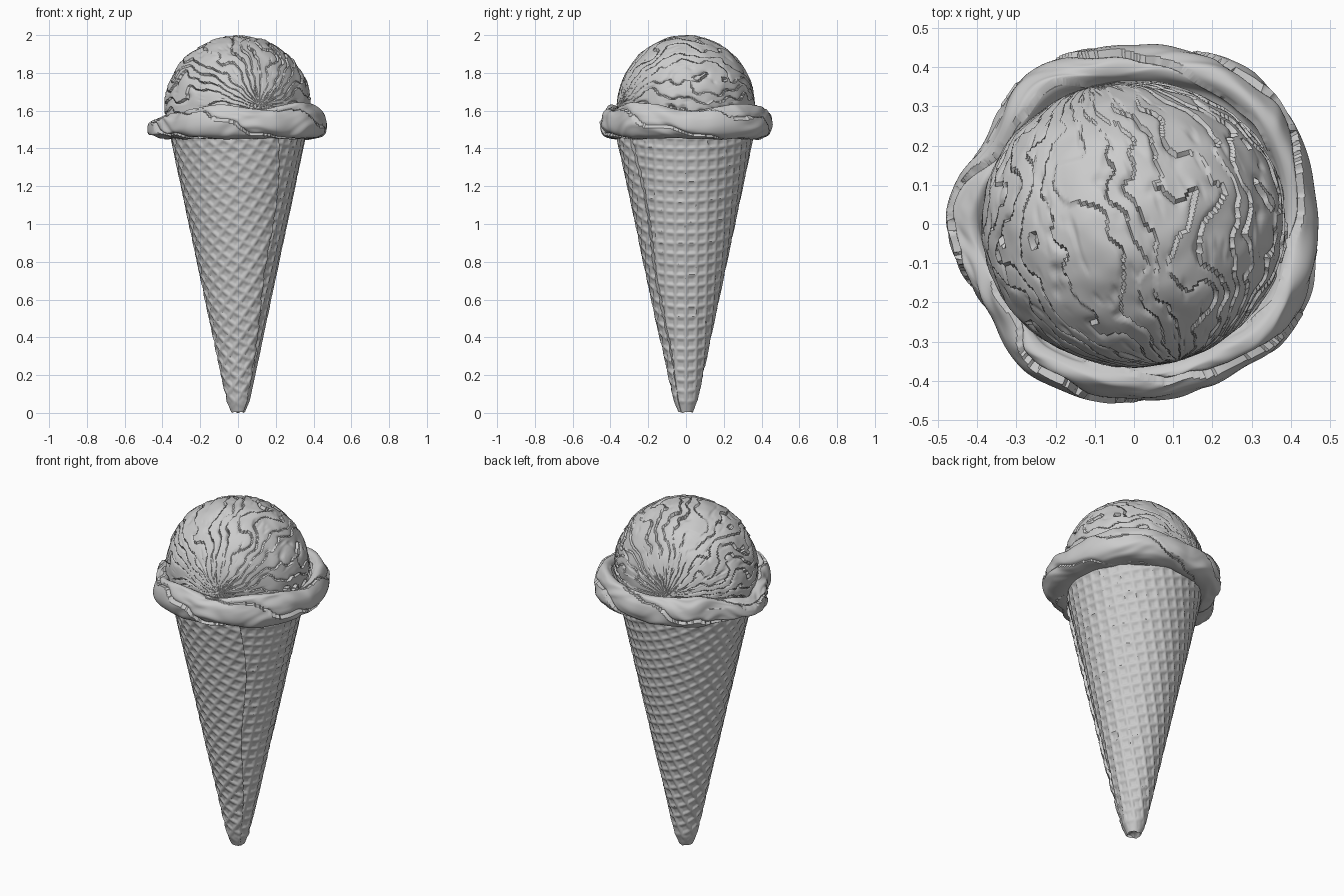
import bpy, bmesh, math
from mathutils import Vector, noise

if "Cube" in bpy.data.objects:
    bpy.data.objects.remove(bpy.data.objects["Cube"])

TAU = 2 * math.pi


def lerp_table(table, x):
    """Smooth interpolation through (x, value) pairs."""
    for (x0, y0), (x1, y1) in zip(table, table[1:]):
        if x <= x1:
            t = (x - x0) / (x1 - x0)
            t = t * t * (3 - 2 * t)
            return y0 + (y1 - y0) * t
    return table[-1][1]


def catmull(pts, t):
    """Point on a smooth curve through pts, t in 0..1."""
    n = len(pts) - 1
    i = min(int(t * n), n - 1)
    f = t * n - i
    a, b, c, d = (pts[max(0, min(n, i + k))] for k in (-1, 0, 1, 2))
    return [0.5 * (2*q + (r - p)*f + (2*p - 5*q + 4*r - s)*f*f + (3*q - p - 3*r + s)*f**3)
            for p, q, r, s in zip(a, b, c, d)]


def surface(name, fn, nu, nv, u_end=False, cut_below=None):
    """Closed-in-u grid surface from fn(u, v)."""
    bm = bmesh.new()
    div = nu - 1 if u_end else nu
    rows = [[bm.verts.new(fn(i / div, j / (nv - 1))) for i in range(nu)] for j in range(nv)]
    for a, b in zip(rows, rows[1:]):
        for i in range(nu):
            k = (i + 1) % nu
            bm.faces.new((a[i], a[k], b[k], b[i]))
    bmesh.ops.remove_doubles(bm, verts=bm.verts, dist=1e-5)
    if cut_below is not None:
        bmesh.ops.delete(bm, geom=[v for v in bm.verts if v.co.z < cut_below], context='VERTS')
    bmesh.ops.recalc_face_normals(bm, faces=bm.faces)
    me = bpy.data.meshes.new(name)
    bm.to_mesh(me)
    bm.free()
    ob = bpy.data.objects.new(name, me)
    bpy.context.collection.objects.link(ob)
    bpy.ops.object.select_all(action='DESELECT')
    ob.select_set(True)
    bpy.context.view_layer.objects.active = ob
    bpy.ops.object.shade_smooth_by_angle(angle=math.radians(38))
    return ob


# Wafer cone: a rolled waffle sheet with an overlapping seam at the front right
def cone(u, v):
    z = 1.49 * max(0, (v - 0.02) / 0.98)
    seam = math.radians(-42 - 10 * z / 1.49 + 3 * math.sin(z * 7))
    a = seam + u * TAU
    if v < 0.001:
        return (0, 0, 0.025)
    r = 0.047 + 0.212 * z
    if z < 0.06:
        r -= 0.012 * (1 - z / 0.06)
    # waffle squares laid out on the unrolled sheet
    s = (z + 0.22) * 1.022
    phi = a * 0.207
    p, q = s * math.sin(phi), s * math.cos(phi)
    cell = 0.057
    def bar(x):
        d = abs((x / cell) % 1 - 0.5) * 2
        return max(0, min(1, (d - 0.45) / 0.4))
    ridge = max(bar(p), bar(q))
    tile = noise.noise((math.floor(p / cell) * 1.7 + .3, math.floor(q / cell) * 1.3 + .6, 4))
    fade = min(1, z / 0.15)
    r += fade * (0.007 * ridge - 0.005 + 0.002 * tile)
    # raised flap that ends at the seam
    flap = max(0, (u - 0.78) / 0.22)
    r += 0.022 * flap ** 1.3 * (0.4 + 0.6 * min(1, z / 0.5))
    if u > 0.97:
        r -= 0.006 * ((u - 0.97) / 0.03) ** 2
    x, y = r * math.cos(a), r * math.sin(a)
    if z < 0.001:
        z = 0.01 + 0.01 * math.sin(3 * a)
    return (x, y, z)


surface("waffle_cone", cone, 260, 220, u_end=True)

# Ice cream scoop: ball with torn streaks sweeping from back to front
axis = Vector((-0.3, 0.95, -0.02)).normalized()
side = axis.cross(Vector((0, 0, 1))).normalized()
up = side.cross(axis)


def scoop(u, v):
    lon, lat = u * TAU, v * math.pi
    d = axis * math.cos(lat) + (side * math.cos(lon) + up * math.sin(lon)) * math.sin(lat)
    warp = 1.5 * noise.noise(d * 2.3) + 0.5 * noise.noise(d * 7)
    saw = (30 * u + warp) % 1
    amp = max(0, 0.45 + 1.1 * noise.noise(d * 3.5 + Vector((5, 1, 2)))) * math.sin(lat)
    crack = max(0, 1 - saw / 0.22) if saw < 0.22 else 0
    h = -0.016 * amp * crack + 0.007 * (saw - 0.5) * math.sin(lat)
    torn = noise.noise(Vector((math.cos(lon) * 16, math.sin(lon) * 16, lat * 5)))
    h -= 0.012 * max(0, torn - 0.3)
    h += 0.006 * noise.noise(d * 4)
    return Vector((d.x * (0.388 + h), d.y * (0.366 + h), 1.615 + d.z * (0.382 + h)))


surface("ice_cream_scoop", scoop, 420, 130, cut_below=1.5)

# Skirt: folded lip of ice cream squeezed out over the cone edge
outer = [(0, .47), (35, .485), (50, .485), (90, .455), (125, .47), (150, .44), (180, .475),
         (212, .435), (235, .47), (270, .452), (298, .455), (320, .48), (340, .478), (360, .47)]
crest = [(0, 1.60), (40, 1.635), (90, 1.61), (130, 1.63), (160, 1.58), (182, 1.555),
         (215, 1.59), (255, 1.63), (290, 1.61), (318, 1.645), (335, 1.635), (360, 1.60)]


def skirt(u, v):
    deg, a = u * 360, u * TAU
    R, T = lerp_table(outer, deg), lerp_table(crest, deg)
    low = 1.452 + 0.008 * noise.noise((3 * math.cos(a), 3 * math.sin(a), 9))
    m = (low + T) / 2
    prof = [(.31, low + .03), (.35, low + .005), (R - .07, low), (R - .02, low + .018),
            (R, m - .025), (R - .006, m + .03), (R - .03, T - .012), (R - .058, T),
            (R - .082, T - .014), (R - .1, T - .045), (.34, T - .07)]
    r, z = catmull(prof, v)
    # flowing streaks and a slanted fold along the lip
    w = v * 7 + 1.6 * noise.noise((2 * math.cos(a), 2 * math.sin(a), v * 2))
    streak = noise.noise((4 * math.cos(a), 4 * math.sin(a), w * 1.6))
    fold = (v * 3 + u * 5 + 0.4 * noise.noise((3 * math.cos(a), 3 * math.sin(a), 1))) % 1
    h = 0.009 * streak + 0.009 * (fold - 0.5) - 0.01 * max(0, 1 - fold / 0.12)
    mid = math.sin(math.pi * v)
    r += h * mid
    z += 0.5 * h * mid * (1 if v > 0.5 else -1)
    return (r * math.cos(a), r * math.sin(a), z)


surface("ice_cream_skirt", skirt, 360, 60)
